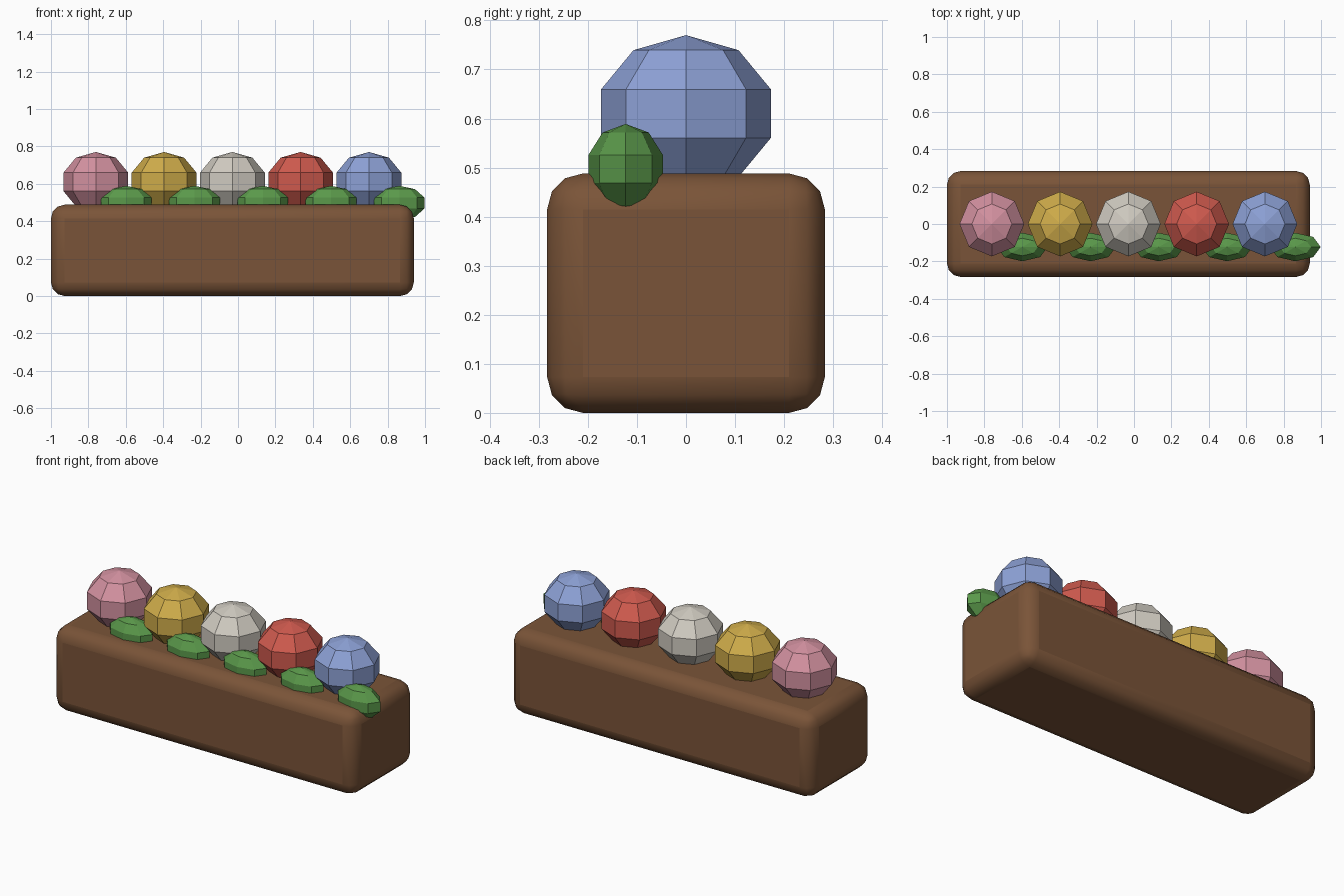
import bpy, bmesh, math
from mathutils import Matrix

cube = bpy.data.objects.get("Cube")
if cube:
    bpy.data.objects.remove(cube, do_unlink=True)


def material(name, rgb):
    lin = [((c / 255 + 0.055) / 1.055) ** 2.4 for c in rgb] + [1.0]
    m = bpy.data.materials.new(name)
    m.use_nodes = True
    m.diffuse_color = lin
    m.node_tree.nodes["Principled BSDF"].inputs["Base Color"].default_value = lin
    return m


def add_object(name, bm, mat):
    me = bpy.data.meshes.new(name)
    bm.to_mesh(me)
    bm.free()
    me.materials.append(mat)
    ob = bpy.data.objects.new(name, me)
    bpy.context.collection.objects.link(ob)
    return ob


def faceted_ball(name, centre, radii, mat):
    """Flat-shaded eight-sided, five-ring ellipsoid."""
    bm = bmesh.new()
    bmesh.ops.create_uvsphere(bm, u_segments=8, v_segments=5, radius=1)
    bm.transform(Matrix.Translation(centre) @ Matrix.Diagonal((*radii, 1)))
    return add_object(name, bm, mat)


# Planter box with rounded edges
bm = bmesh.new()
bmesh.ops.create_cube(bm, size=1)
bm.transform(Matrix.Translation((-0.03, 0, 0.244)) @ Matrix.Diagonal((1.94, 0.566, 0.488, 1)))
box = add_object("planter_box", bm, material("brown wood", (122, 84, 56)))
bevel = box.modifiers.new("rounded_edges", "BEVEL")
bevel.width = 0.073
bevel.segments = 3
bpy.context.view_layer.objects.active = box
box.select_set(True)
bpy.ops.object.shade_smooth_by_angle(angle=math.radians(40))
box.select_set(False)

# Row of blossoms, each with a leaf at its front left
colours = [("pink", (211, 145, 160)), ("yellow", (207, 172, 74)), ("white", (208, 203, 193)),
           ("red", (207, 90, 78)), ("blue", (141, 161, 214))]
green = material("leaf green", (90, 152, 74))
for i, (colour, rgb) in enumerate(colours):
    x = -0.76 + 0.365 * i
    faceted_ball(f"{colour}_blossom", (x, 0, 0.61), (0.182, 0.182, 0.16),
                 material(f"{colour} petals", rgb))
    faceted_ball(f"leaf_{i + 1}", (x + 0.1625, -0.123, 0.497), (0.1425, 0.08, 0.092), green)
